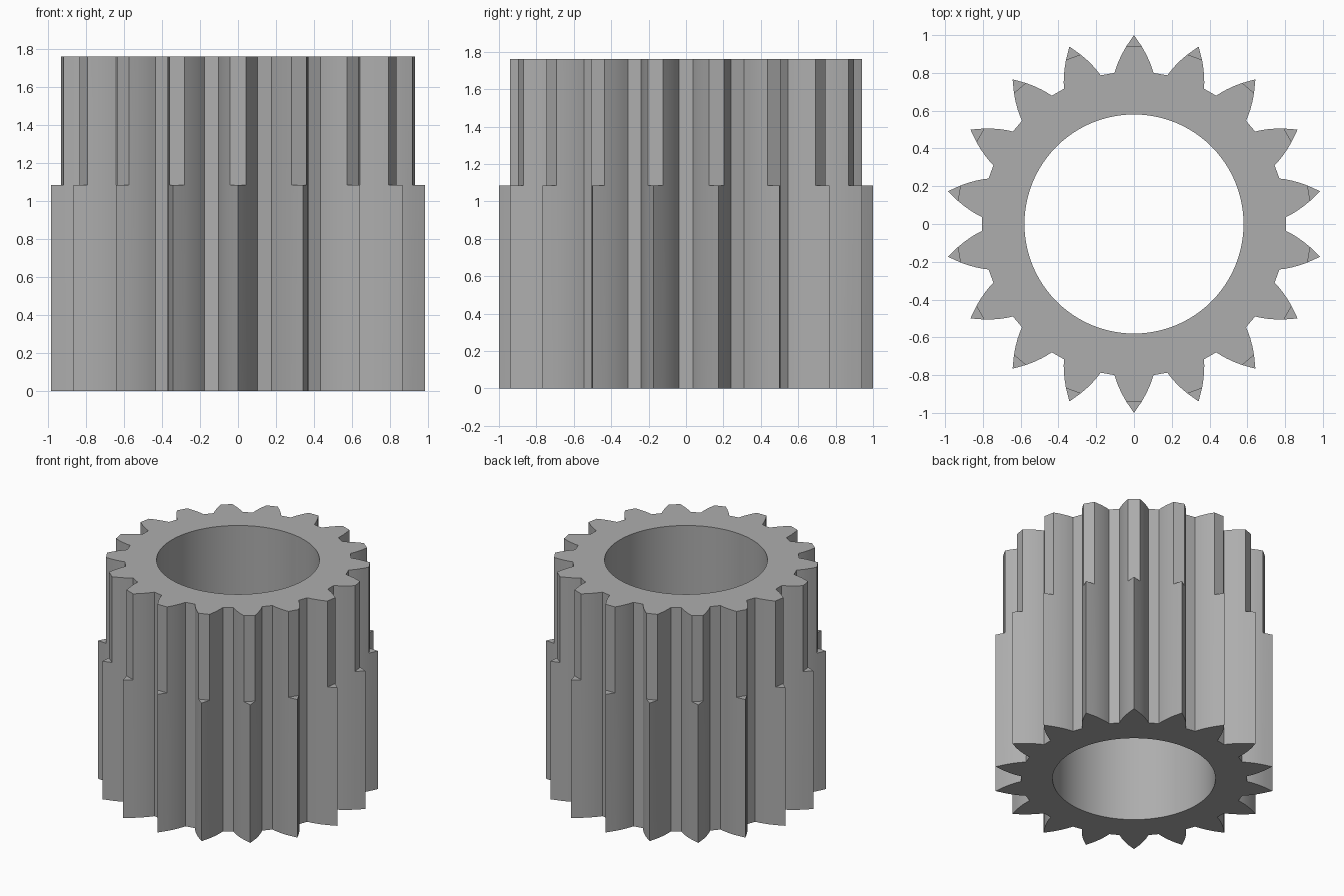
import bpy, bmesh, math

cube = bpy.data.objects.get("Cube")
if cube:
    bpy.data.objects.remove(cube, do_unlink=True)

TEETH, BORE, BORE_SIDES = 18, 0.58, 96
STEP, TOP = 1.085, 1.76
DEPTHS = [0.2, 0.17, 0.14, 0.1, 0.06]    # flank points, measured down from the tip


def half_width(depth):
    """Curved flank: half of the tooth width at a depth below the tip."""
    return 0.756 * depth - 1.2 * depth ** 2


def gear_outline(with_tips):
    """Outline of the whole gear, counter-clockwise."""
    left = [(half_width(d), 1 - d) for d in DEPTHS]
    tip = [(0, 1)] if with_tips else []
    tooth = left + tip + [(-x, y) for x, y in reversed(left)]
    points = []
    for i in range(TEETH):
        a = math.tau * i / TEETH
        c, s = math.cos(a), math.sin(a)
        points += [(x * c - y * s, x * s + y * c) for x, y in tooth]
    return points


def circle(radius, sides):
    return [(radius * math.cos(math.tau * i / sides),
             radius * math.sin(math.tau * i / sides)) for i in range(sides)]


def ring(bm, points, z):
    return [bm.verts.new((x, y, z)) for x, y in points]


def wall(bm, low, high):
    n = len(low)
    for i in range(n):
        j = (i + 1) % n
        bm.faces.new((low[i], low[j], high[j], high[i]))


def cap(bm, outer, inner, up):
    """Flat ring between the gear outline and the bore."""
    edges = []
    for loop in (outer, inner):
        for i, v in enumerate(loop):
            w = loop[(i + 1) % len(loop)]
            edges.append(bm.edges.get((v, w)) or bm.edges.new((v, w)))
    bmesh.ops.triangle_fill(bm, edges=edges, use_beauty=True,
                            normal=(0, 0, 1 if up else -1))


bm = bmesh.new()

# Lower gear with full pointed teeth
full_bottom = ring(bm, gear_outline(True), 0)
full_step = ring(bm, gear_outline(True), STEP)
wall(bm, full_bottom, full_step)

# Small ledges where the pointed tips end
per_tooth, tip = 2 * len(DEPTHS) + 1, len(DEPTHS)
for i in range(TEETH):
    k = i * per_tooth + tip
    bm.faces.new((full_step[k - 1], full_step[k], full_step[k + 1]))

# Upper gear with trimmed teeth
trim_step = [v for i, v in enumerate(full_step) if i % per_tooth != tip]
trim_top = ring(bm, gear_outline(False), TOP)
wall(bm, trim_step, trim_top)

# Bore and end faces
bore_bottom = ring(bm, circle(BORE, BORE_SIDES), 0)
bore_top = ring(bm, circle(BORE, BORE_SIDES), TOP)
wall(bm, bore_top, bore_bottom)
cap(bm, full_bottom, bore_bottom, False)
cap(bm, trim_top, bore_top, True)
bmesh.ops.recalc_face_normals(bm, faces=bm.faces[:])

mesh = bpy.data.meshes.new("stepped_gear")
bm.to_mesh(mesh)
bm.free()
gear = bpy.data.objects.new("stepped_gear", mesh)
bpy.context.collection.objects.link(gear)

# Plain grey metal
grey = bpy.data.materials.new("plain_grey")
grey.use_nodes = True
colour = (0.42, 0.42, 0.42, 1)
grey.diffuse_color = colour
grey.node_tree.nodes["Principled BSDF"].inputs["Base Color"].default_value = colour
mesh.materials.append(grey)

# Smooth flanks and bore, sharp corners
bpy.ops.object.select_all(action='DESELECT')
gear.select_set(True)
bpy.context.view_layer.objects.active = gear
bpy.ops.object.shade_smooth_by_angle(angle=math.radians(25))
